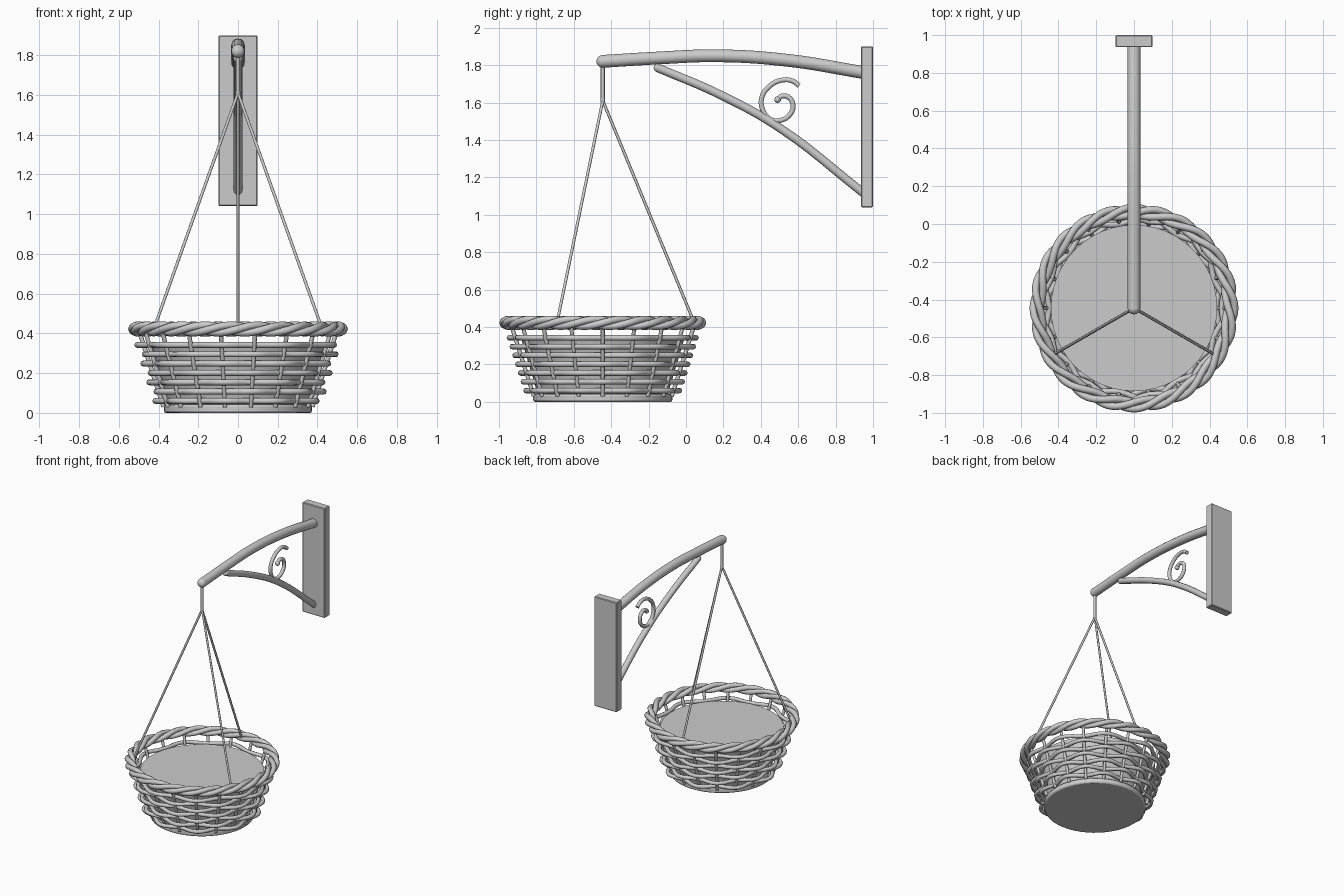
import bpy
from math import sin, cos, pi, radians

if "Cube" in bpy.data.objects:
    bpy.data.objects.remove(bpy.data.objects["Cube"])

CY = -0.445          # basket centre in y
STAKES = 18


def tube(name, paths, radius, closed=False, bezier=False, sides=2):
    """Round tubes swept along one or more point paths, as one mesh."""
    cu = bpy.data.curves.new(name, 'CURVE')
    cu.dimensions = '3D'
    cu.bevel_depth = radius
    cu.bevel_resolution = sides
    cu.use_fill_caps = True
    cu.resolution_u = 6
    for pts in paths:
        if bezier:
            sp = cu.splines.new('BEZIER')
            sp.bezier_points.add(len(pts) - 1)
            for b, p in zip(sp.bezier_points, pts):
                b.co = p
                b.handle_left_type = b.handle_right_type = 'AUTO'
        else:
            sp = cu.splines.new('POLY')
            sp.points.add(len(pts) - 1)
            for b, p in zip(sp.points, pts):
                b.co = (*p, 1)
        sp.use_cyclic_u = closed
    ob = bpy.data.objects.new(name, cu)
    bpy.context.collection.objects.link(ob)
    bpy.ops.object.select_all(action='DESELECT')
    ob.select_set(True)
    bpy.context.view_layer.objects.active = ob
    bpy.ops.object.convert(target='MESH')
    ob = bpy.context.object
    ob.name = name
    bpy.ops.object.shade_smooth_by_angle(angle=radians(50))
    return ob


def polar(r, a, z):
    return (r * cos(a), CY + r * sin(a), z)


def frustum(name, r1, r2, z1, z2):
    bpy.ops.mesh.primitive_cone_add(vertices=48, radius1=r1, radius2=r2, depth=z2 - z1,
                                    location=(0, CY, (z1 + z2) / 2))
    bpy.context.object.name = name
    bpy.ops.object.shade_smooth_by_angle(angle=radians(40))
    return bpy.context.object


def ball(name, r, loc):
    bpy.ops.mesh.primitive_uv_sphere_add(segments=16, ring_count=10, radius=r, location=loc)
    bpy.context.object.name = name
    bpy.ops.object.shade_smooth()


# basket base and soil filling
base = frustum("basket_base", 0.372, 0.372, 0, 0.042)
bev = base.modifiers.new("soft_edge", 'BEVEL')
bev.width = 0.01
bev.segments = 2
frustum("soil", 0.345, 0.44, 0.03, 0.35)

# upright stakes
angles = [2 * pi * i / STAKES for i in range(STAKES)]
tube("basket_stakes", [[polar(0.375, a, 0.03), polar(0.50, a, 0.42)] for a in angles], 0.011)

# woven rows passing alternately in front of and behind the stakes
rows = []
for k in range(7):
    z = 0.06 + 0.047 * k
    r = 0.376 + 0.32 * z
    sgn = 1 if k % 2 else -1
    n = STAKES * 4
    rows.append([polar(r + sgn * 0.021 * cos(STAKES / 2 * 2 * pi * i / n), 2 * pi * i / n, z)
                 for i in range(n)])
tube("basket_weave", rows, 0.015, closed=True)

# twisted rope rim of three strands
strands = []
n = 144
for s in range(3):
    pts = []
    for i in range(n):
        a = 2 * pi * i / n
        t = 8 * a + s * 2 * pi / 3
        pts.append(polar(0.511 + 0.023 * cos(t), a, 0.422 + 0.019 * sin(t)))
    strands.append(pts)
tube("rim_braid", strands, 0.019, closed=True)

# hanging cords and hook rod
top = (0, CY, 1.61)
tube("hanging_cords", [[top, polar(0.49, radians(d), 0.42)] for d in (90, 210, 330)], 0.008)
tube("hook_rod", [[(0, CY, 1.60), (0, CY, 1.82)]], 0.011)
ball("hook_joint", 0.012, top)

# wall plate
bpy.ops.mesh.primitive_cube_add(size=1, location=(0, 0.968, 1.47))
plate = bpy.context.object
plate.name = "wall_plate"
plate.scale = (0.195, 0.064, 0.86)
bpy.ops.object.transform_apply(location=False, rotation=False, scale=True)
bev = plate.modifiers.new("soft_edge", 'BEVEL')
bev.width = 0.005


def side(pts):
    return [[(0, y, z) for y, z in pts]]


# bracket: arched arm, brace and scroll
tube("bracket_arm", side([(CY, 1.82), (-0.15, 1.838), (0.17, 1.85), (0.55, 1.825), (0.95, 1.76)]),
     0.034, bezier=True, sides=4)
ball("arm_tip", 0.034, (0, CY, 1.82))
tube("bracket_brace", side([(-0.15, 1.785), (0.18, 1.643), (0.50, 1.465), (0.95, 1.115)]),
     0.023, bezier=True, sides=4)
ball("brace_tip", 0.023, (0, -0.15, 1.785))
tube("bracket_scroll", side([(0.605, 1.69), (0.57, 1.715), (0.515, 1.72), (0.45, 1.69),
                             (0.405, 1.625), (0.415, 1.55), (0.455, 1.508), (0.505, 1.505),
                             (0.555, 1.535), (0.572, 1.585), (0.55, 1.627), (0.515, 1.635),
                             (0.49, 1.618)]), 0.014, bezier=True, sides=3)
ball("scroll_knob", 0.018, (0, 0.49, 1.616))
